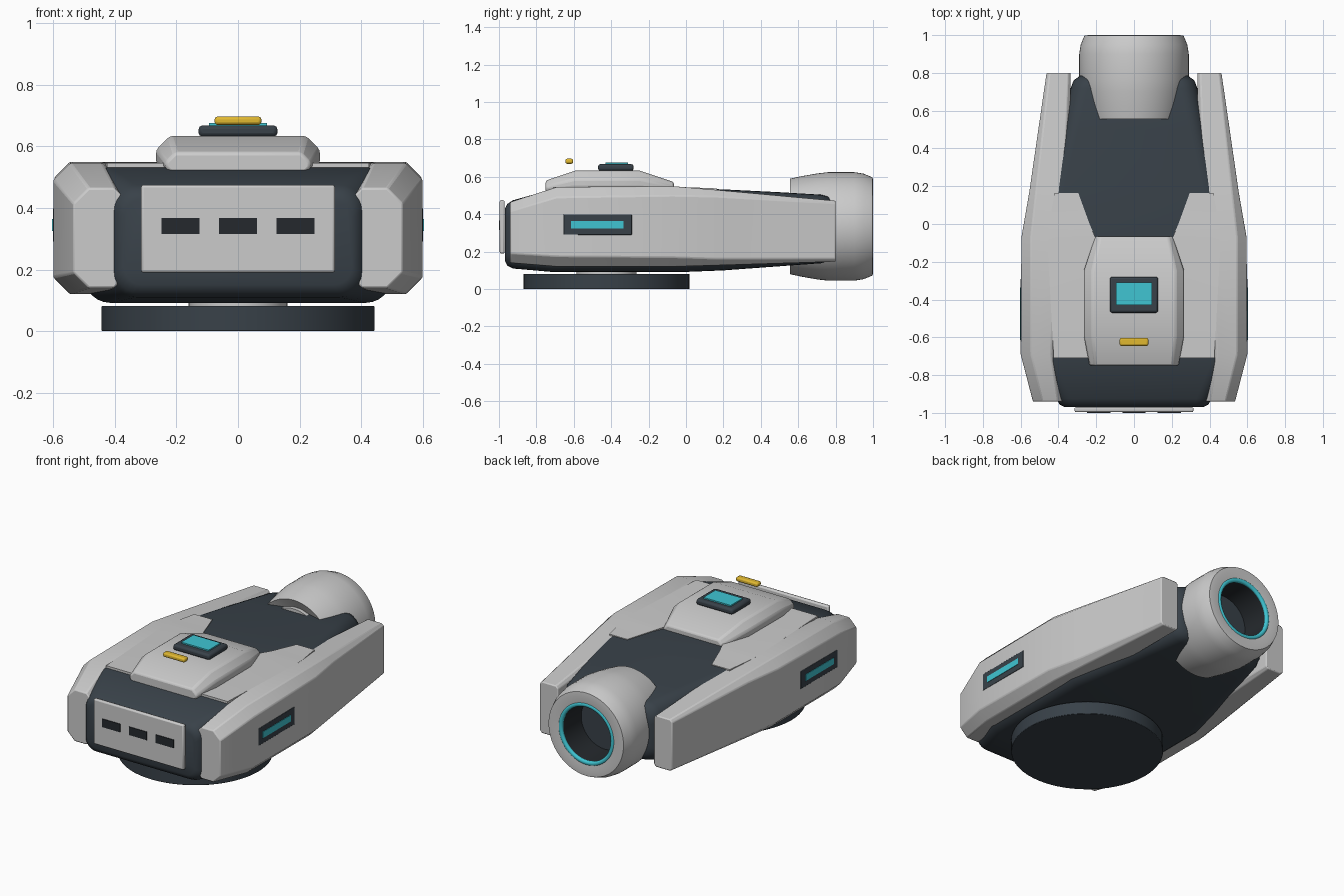
import bpy, bmesh, math
from mathutils import Vector

if "Cube" in bpy.data.objects:
    bpy.data.objects.remove(bpy.data.objects["Cube"])


def mat(name, rgb):
    m = bpy.data.materials.new(name)
    m.diffuse_color = (*rgb, 1)
    m.use_nodes = True
    m.node_tree.nodes["Principled BSDF"].inputs["Base Color"].default_value = m.diffuse_color
    return m


DARK = mat("dark_slate", (0.04, 0.053, 0.066))
BLACK = mat("near_black", (0.018, 0.022, 0.026))
CYAN = mat("cyan_glow", (0.05, 0.56, 0.65))
YELLOW = mat("yellow", (0.75, 0.48, 0.03))


def finish(name, bm, material=None, bevel=0, segs=2, angle=35):
    bmesh.ops.recalc_face_normals(bm, faces=bm.faces)
    me = bpy.data.meshes.new(name)
    bm.to_mesh(me)
    bm.free()
    ob = bpy.data.objects.new(name, me)
    bpy.context.collection.objects.link(ob)
    if material:
        me.materials.append(material)
    if bevel:
        b = ob.modifiers.new("bevel", 'BEVEL')
        b.width, b.segments = bevel, segs
        b.limit_method, b.angle_limit = 'ANGLE', math.radians(25)
    bpy.ops.object.select_all(action='DESELECT')
    ob.select_set(True)
    bpy.context.view_layer.objects.active = ob
    bpy.ops.object.shade_smooth_by_angle(angle=math.radians(angle))
    return ob


def loft(name, rings, material=None, closed=False, **kw):
    """Skin a row of equal-length point rings; cap the ends unless closed."""
    bm = bmesh.new()
    vs = [[bm.verts.new(p) for p in r] for r in rings]
    n = len(vs[0])
    pairs = list(zip(vs, vs[1:])) + ([(vs[-1], vs[0])] if closed else [])
    for a, b in pairs:
        for i in range(n):
            j = (i + 1) % n
            bm.faces.new((a[i], a[j], b[j], b[i]))
    if not closed:
        bm.faces.new(vs[0])
        bm.faces.new(vs[-1])
    return finish(name, bm, material, **kw)


def section(y, x0, x1, z0, z1, c, n=1):
    """Rectangle in the xz plane with corners cut (n=1) or rounded (n>1)."""
    out = []
    for k, (cx, cz) in enumerate([(x1 - c, z1 - c), (x0 + c, z1 - c), (x0 + c, z0 + c), (x1 - c, z0 + c)]):
        for i in range(n + 1):
            a = math.pi / 2 * (k + i / n)
            out.append((cx + c * math.cos(a), y, cz + c * math.sin(a)))
    return out


def box(name, x, y, z, material=None, bevel=0):
    bm = bmesh.new()
    bmesh.ops.create_cube(bm, size=1)
    for v in bm.verts:
        v.co = Vector([(r[0] + r[1]) / 2 + c * (r[1] - r[0]) for c, r in zip(v.co, (x, y, z))])
    return finish(name, bm, material, bevel)


def lathe_y(name, profile, z, material=None, closed=False, n=64):
    """Revolve (y, r) points about a line along y at height z."""
    rings = [[(r * math.cos(2 * math.pi * i / n), y, z + r * math.sin(2 * math.pi * i / n))
              for i in range(n)] for y, r in profile]
    return loft(name, rings, material, closed)


def disc(name, r, y, z0, z1, material, bevel=0):
    rings = [[(r * math.cos(math.tau * i / 64), y + r * math.sin(math.tau * i / 64), z)
              for i in range(64)] for z in (z0, z1)]
    return loft(name, rings, material, bevel=bevel)


# Dark hull: (y, half width, bottom, top, corner)
hull = [(-0.968, 0.37, 0.15, 0.43, 0.06), (-0.955, 0.395, 0.125, 0.455, 0.07),
        (-0.925, 0.41, 0.11, 0.475, 0.08), (-0.72, 0.50, 0.092, 0.532, 0.085),
        (0.0, 0.50, 0.092, 0.54, 0.09), (0.2, 0.455, 0.10, 0.533, 0.09),
        (0.5, 0.385, 0.122, 0.518, 0.09), (0.72, 0.335, 0.138, 0.505, 0.09),
        (0.76, 0.32, 0.15, 0.495, 0.09), (0.785, 0.285, 0.18, 0.465, 0.08)]
loft("hull", [section(y, -w, w, b, t, c, 6) for y, w, b, t, c in hull], DARK, angle=40)

# Side armour: (y, inner x, outer x, bottom, top, corner cut)
armour = [(-0.94, 0.352, 0.535, 0.14, 0.465, 0.05), (-0.69, 0.385, 0.60, 0.12, 0.546, 0.055),
          (-0.07, 0.36, 0.596, 0.12, 0.55, 0.05), (0.165, 0.34, 0.555, 0.127, 0.53, 0.035),
          (0.80, 0.335, 0.463, 0.147, 0.472, 0.015)]
for s, side in ((1, "right"), (-1, "left")):
    loft(side + "_armour", [[(s * x, py, z) for x, py, z in section(y, a, b, z0, z1, c)]
                            for y, a, b, z0, z1, c in armour], bevel=0.006)
    # Inner shelf bridging armour and deck
    shelf = [(-0.71, 0.20, 0.425, 0.546), (-0.07, 0.205, 0.46, 0.55), (0.0, 0.235, 0.45, 0.5445),
             (0.165, 0.295, 0.42, 0.5385)]
    loft(side + "_shelf", [[(s * a, y, 0.49), (s * b, y, 0.49), (s * b, y, z), (s * a, y, z)]
                           for y, a, b, z in shelf])
    # Side running light
    box(side + "_light_frame", sorted((s * 0.57, s * 0.601)), (-0.655, -0.29), (0.29, 0.40), DARK, 0.003)
    box(side + "_light", sorted((s * 0.58, s * 0.604)), (-0.615, -0.335), (0.325, 0.365), CYAN)

# Raised deck
deck = [(-0.75, 0.235, 0.58, 0.03), (-0.59, 0.266, 0.634, 0.045),
        (-0.25, 0.266, 0.634, 0.045), (-0.065, 0.205, 0.572, 0.025)]
loft("deck", [section(y, -w, w, 0.50, t, c) for y, w, t, c in deck], bevel=0.01)
box("sensor_frame", (-0.128, 0.128), (-0.47, -0.28), (0.632, 0.668), DARK, 0.012)
box("sensor_screen", (-0.095, 0.095), (-0.43, -0.31), (0.65, 0.676), CYAN)
box("deck_bar", (-0.076, 0.076), (-0.645, -0.603), (0.67, 0.697), YELLOW, 0.009)

# Front plate with vents
box("front_plate", (-0.315, 0.315), (-0.996, -0.97), (0.19, 0.475), None, 0.008)
for i in (-1, 0, 1):
    box("vent_%d" % (i + 2), (i * 0.187 - 0.062, i * 0.187 + 0.062), (-1.0, -0.985), (0.315, 0.367), BLACK)

# Rear thruster: shell, glowing ring, dark bore
lathe_y("thruster", [(0.555, 0.255), (0.62, 0.269), (0.70, 0.283), (0.76, 0.29), (0.9, 0.29),
                     (0.95, 0.282), (0.998, 0.262), (1.0, 0.235), (0.995, 0.19), (0.78, 0.185),
                     (0.76, 0.18), (0.60, 0.17)], 0.335, closed=True)
lathe_y("thruster_ring", [(0.992 + 0.012 * math.sin(math.tau * i / 12) - 0.004,
                           0.182 + 0.014 * math.cos(math.tau * i / 12)) for i in range(12)],
        0.335, CYAN, closed=True)
lathe_y("thruster_bore", [(0.985, 0.186), (0.985, 0.17), (0.80, 0.165), (0.80, 0.186)],
        0.335, BLACK, closed=True)
lathe_y("bore_floor", [(0.795, 0.18), (0.81, 0.18)], 0.335, DARK)
lathe_y("thruster_back", [(0.555, 0.2), (0.58, 0.2)], 0.335)

# Turntable base
disc("base", 0.443, -0.425, 0.0, 0.082, DARK, 0.003)
disc("pivot", 0.16, -0.425, 0.07, 0.11, None)
